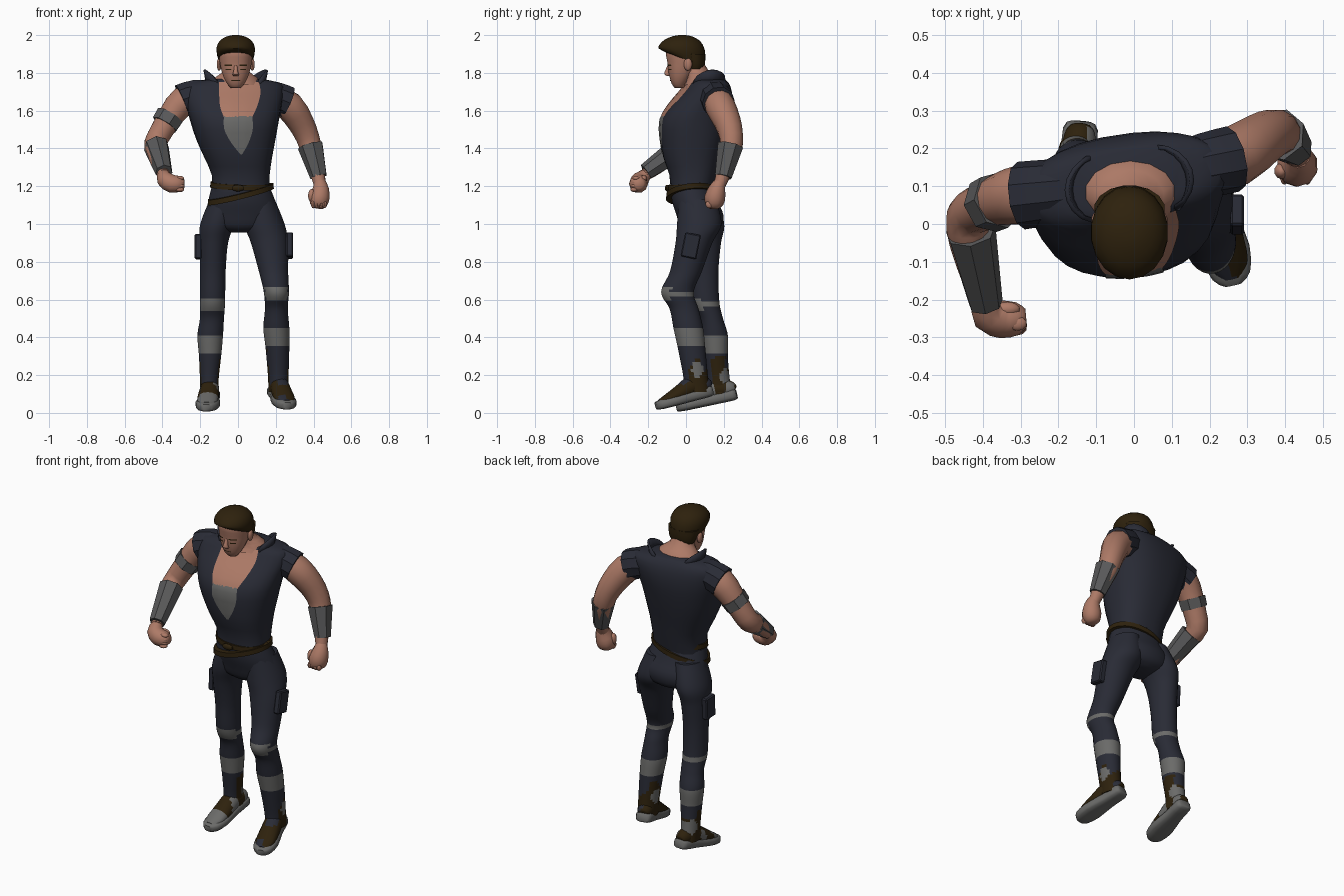
import bpy, bmesh
from math import sin, cos, pi, radians
from mathutils import Vector, Matrix
from mathutils.bvhtree import BVHTree

if "Cube" in bpy.data.objects:
    bpy.data.objects.remove(bpy.data.objects["Cube"])


def material(name, rgb):
    m = bpy.data.materials.new(name)
    m.use_nodes = True
    m.diffuse_color = (*rgb, 1)
    m.node_tree.nodes["Principled BSDF"].inputs["Base Color"].default_value = (*rgb, 1)
    return m


skin = material("skin", (.42, .195, .135))
navy = material("dark navy cloth", (.022, .024, .036))
gray = material("gray cloth", (.145, .145, .14))
steel = material("dark gray armour", (.098, .098, .1))
brown = material("dark brown", (.027, .0155, .004))


def finish(name, bm, mats, paint=None, angle=50):
    """Turn a bmesh into a shaded object with painted faces."""
    bmesh.ops.recalc_face_normals(bm, faces=bm.faces)
    bm.normal_update()
    for face in bm.faces:
        if paint:
            face.material_index = paint(face.calc_center_median(), face.normal)
    mesh = bpy.data.meshes.new(name)
    bm.to_mesh(mesh)
    bm.free()
    for m in mats:
        mesh.materials.append(m)
    obj = bpy.data.objects.new(name, mesh)
    bpy.context.collection.objects.link(obj)
    bpy.ops.object.select_all(action='DESELECT')
    obj.select_set(True)
    bpy.context.view_layer.objects.active = obj
    bpy.ops.object.shade_smooth_by_angle(angle=radians(angle))
    return obj


def resample(rings, steps):
    """Insert in-between rings along a Catmull-Rom curve."""
    out = []
    last = len(rings) - 1
    for i in range(last):
        quad = [rings[max(i - 1, 0)], rings[i], rings[i + 1], rings[min(i + 2, last)]]
        for s in range(steps):
            t = s / steps
            out.append(tuple(b + t * ((c - a) + t * ((2*a - 5*b + 4*c - d) + t * (3*b - a - 3*c + d))) / 2
                             for a, b, c, d in zip(*quad)))
    return out + [rings[-1]]


def loft(name, rings, mats, sides=14, steps=2, along=False, ref=(0, 1, 0),
         power=1, paint=None, warp=None, angle=50):
    """Skin a row of rings (x, y, z, half width, half depth), closed at both ends."""
    rings = [r if len(r) > 4 else (*r, r[-1]) for r in rings]
    rings = resample(rings, steps)
    centres = [Vector(r[:3]) for r in rings]
    bm = bmesh.new()
    loops = []
    for i, ring in enumerate(rings):
        tangent = Vector((0, 0, 1))
        if along:
            tangent = (centres[min(i + 1, len(rings) - 1)] - centres[max(i - 1, 0)]).normalized()
        side = tangent.cross(Vector(ref)).normalized()
        up = side.cross(tangent)
        loop = []
        for k in range(sides):
            a = 2 * pi * (k + .5) / sides
            c, s = [abs(f(a)) ** power * (1 if f(a) > 0 else -1) for f in (cos, sin)]
            co = centres[i] + side * ring[3] * c + up * ring[4] * s
            loop.append(bm.verts.new(warp(co) if warp else co))
        loops.append(loop)
    for low, high in zip(loops, loops[1:]):
        for k in range(sides):
            j = (k + 1) % sides
            bm.faces.new((low[k], low[j], high[j], high[k]))
    bm.faces.new(loops[0])
    bm.faces.new(loops[-1])
    return finish(name, bm, mats, paint, angle)


def blob(name, centre, size, mat):
    bm = bmesh.new()
    bmesh.ops.create_uvsphere(bm, u_segments=10, v_segments=7, radius=1,
                              matrix=Matrix.Translation(centre) @ Matrix.Diagonal((*size, 1)))
    return finish(name, bm, [mat])


def patch(name, target, rows, mat, columns=10, lift=.004):
    """Lay a thin panel of rows (z, left x, right x) on the front of a part."""
    tree = BVHTree.FromPolygons([v.co for v in target.data.vertices],
                                [p.vertices[:] for p in target.data.polygons])
    bm = bmesh.new()
    grid = []
    for z, x0, x1 in resample(rows, 4):
        line = []
        for k in range(columns + 1):
            hit, normal, _, _ = tree.ray_cast(Vector((x0 + (x1 - x0) * k / columns, -1, z)), Vector((0, 1, 0)))
            line.append(bm.verts.new(hit + normal * lift) if hit else None)
        grid.append(line)
    for a, b in zip(grid, grid[1:]):
        for k in range(columns):
            corners = (a[k], a[k + 1], b[k + 1], b[k])
            if all(corners):
                bm.faces.new(corners)
    obj = finish(name, bm, [mat])
    if sum(p.normal.y for p in obj.data.polygons) > 0:
        obj.data.flip_normals()
    return obj


# Torso, turned so that the left shoulder sits further back
def twist(co):
    turn = .16 * min(max((co.z - 1.25) / .4, 0), 1)
    pivot = Vector((0, .09, 0))
    return Matrix.Rotation(turn, 3, 'Z') @ (co - pivot) + pivot


torso = loft("vest", [
    (.015, .03, 1.17, .152, .112), (.014, .037, 1.26, .154, .126), (-.001, .032, 1.35, .179, .151),
    (-.016, .037, 1.45, .21, .171), (-.024, .048, 1.55, .235, .182), (-.025, .078, 1.63, .254, .163),
    (-.02, .107, 1.7, .268, .13), (-.015, .115, 1.745, .248, .105), (-.01, .112, 1.768, .135, .088)],
    [navy], sides=28, power=.84, warp=twist)
patch("chest", torso, [(1.565, -.075, .075), (1.62, -.095, .1), (1.69, -.1, .118), (1.75, -.1, .11)], skin)
patch("undershirt", torso, [(1.37, .012, .022), (1.43, -.035, .055), (1.5, -.072, .077), (1.57, -.075, .075)], gray)
loft("neck", [(-.01, .083, 1.735, .136, .098), (-.01, .083, 1.775, .115, .08),
              (-.01, .055, 1.81, .068, .066), (-.01, .025, 1.87, .058, .06)], [skin])

# Collar flaps standing at both sides of the neck
for name, start in (("left_collar", -40), ("right_collar", 125)):
    bm = bmesh.new()
    wall = []
    for k in range(9):
        a = radians(start + 95 * k / 8)
        rise = .065 * sin(pi * k / 8) ** .7
        wall.append([bm.verts.new(twist(Vector((-.01 + r * cos(a), .1 + .8 * r * sin(a), z))))
                     for r, z in ((.145, 1.735), (.135 + rise * .4, 1.753 + rise))])
    for p, q in zip(wall, wall[1:]):
        bm.faces.new((p[0], q[0], q[1], p[1]))
    collar = finish(name, bm, [navy], angle=25)
    collar.modifiers.new("thickness", 'SOLIDIFY').thickness = .012

# Sleeve caps
loft("right_sleeve", [(-.12, .1, 1.68, .075), (-.22, .085, 1.682, .086), (-.298, .075, 1.655, .09)],
     [navy], along=True, sides=10, angle=35)
loft("left_sleeve", [(.1, .13, 1.68, .075), (.19, .155, 1.672, .086), (.262, .172, 1.645, .088)],
     [navy], along=True, sides=10, angle=35)

# Arms, arm guards and fists
loft("right_arm", [
    (-.2, .09, 1.69, .07), (-.29, .078, 1.65, .08), (-.35, .065, 1.58, .07), (-.4, .045, 1.5, .063),
    (-.437, .02, 1.43, .06), (-.435, -.05, 1.39, .053), (-.41, -.16, 1.3, .04), (-.392, -.215, 1.262, .033)],
    [skin], along=True, sides=12)
loft("left_arm", [
    (.18, .155, 1.68, .07), (.27, .18, 1.625, .08), (.33, .22, 1.54, .072), (.368, .24, 1.46, .064),
    (.388, .236, 1.39, .058), (.42, .2, 1.27, .04), (.435, .175, 1.2, .032)],
    [skin], along=True, sides=12)
for name, rings in (
        ("right_armband", [(-.357, .064, 1.572, .078), (-.387, .05, 1.525, .075)]),
        ("right_bracer", [(-.432, -.02, 1.41, .068), (-.392, -.212, 1.275, .046)]),
        ("left_bracer", [(.385, .236, 1.415, .07), (.428, .198, 1.25, .046)])):
    loft(name, rings, [steel], along=True, sides=7, steps=1, angle=20)
loft("right_fist", [(-.395, -.21, 1.265, .032), (-.385, -.24, 1.235, .046), (-.35, -.252, 1.213, .05),
                    (-.308, -.25, 1.213, .043), (-.285, -.248, 1.213, .024)], [skin], along=True, sides=10)
loft("left_fist", [(.434, .178, 1.22, .032), (.438, .165, 1.185, .045), (.432, .153, 1.14, .055),
                   (.425, .15, 1.1, .046), (.422, .15, 1.082, .024)], [skin], along=True, sides=10)
blob("right_thumb", (-.335, -.225, 1.24), (.035, .02, .018), skin)
blob("left_thumb", (.39, .14, 1.15), (.02, .022, .036), skin)
for k in range(4):
    offset = (k - 1.5) * .02
    blob("right_finger", (-.308, -.275 + k * .004, 1.212 + offset), (.025, .02, .0125), skin)
    blob("left_finger", (.428 + offset, .125, 1.105), (.0125, .022, .022), skin)

# Hips
loft("hips", [(.02, .075, .955, .06, .065), (.022, .078, .985, .17, .108), (.025, .073, 1.05, .196, .126),
              (.02, .047, 1.12, .18, .122), (.015, .03, 1.19, .158, .113)], [navy], sides=20, steps=3)


# Legs with knee patches, cuffs and blotched boots
def leg_paint(knee, cuff, spot, spot_y):
    def rule(c, n):
        if abs(c.z - knee) < (.034 if n.y < -.35 else .012) or cuff - .1 < c.z < cuff:
            return 1
        wave = sin(c.x * 45 + c.z * 23) + sin(c.y * 60 - c.z * 31)
        if c.z < cuff - .11 and n.y > -.45:
            if ((c.z - spot) / .042) ** 2 + ((c.y - spot_y) / .03) ** 2 < 1:
                return 1
            if c.z < .265 + .04 * wave:
                return 2
        return (2 if wave < .6 else 1) if c.z < .15 else 0
    return rule


left_leg = [(.12, .06, 1.13, .075, .1), (.14, .07, 1., .107, .118), (.167, .042, .9, .099, .098),
            (.188, 0, .75, .078, .085), (.203, -.045, .64, .067, .087), (.203, -.01, .55, .061, .077),
            (.203, .012, .45, .069, .079), (.209, .03, .34, .063, .073), (.213, .05, .2, .055, .066),
            (.213, .06, .11, .052, .07)]
right_leg = [(-.07, .065, 1.13, .08, .1), (-.11, .085, 1., .09, .118), (-.128, .088, .9, .076, .098),
             (-.133, .095, .75, .068, .077), (-.135, .105, .59, .067, .072), (-.138, .135, .5, .064, .061),
             (-.147, .153, .41, .068, .069), (-.148, .16, .3, .059, .062), (-.152, .172, .18, .05, .06),
             (-.152, .18, .1, .05, .067)]
loft("left_leg", left_leg, [navy, gray, brown], sides=28, steps=8, paint=leg_paint(.632, .45, .23, .06))
loft("right_leg", right_leg, [navy, gray, brown], sides=28, steps=8, paint=leg_paint(.578, .41, .19, .21))


# Shoes: a flat sole and a sloping upper, from heel to toe
def shoe(side, heel, toe, paint):
    heel, toe = Vector(heel), Vector(toe)

    def part(name, profile, mats, **options):
        rings = [(*(heel.lerp(toe, t) + Vector((0, 0, lift))), w, h) for t, lift, w, h in profile]
        loft(side + name, rings, mats, along=True, ref=(0, 0, 1), **options)
    part("_sole", [(0, 0, .03, .022), (.06, 0, .047, .03), (.35, 0, .05, .029), (.7, 0, .066, .027),
                   (.92, 0, .052, .025), (1, 0, .025, .019)], [gray], sides=12, power=.6)
    part("_upper", [(.04, .02, .03, .025), (.12, .035, .043, .045), (.35, .05, .05, .055), (.55, .035, .055, .045),
                    (.8, .02, .054, .026), (.94, .012, .03, .016)], [brown, gray, navy], sides=14, steps=4,
         paint=paint)


shoe("left", (.195, .137, .12), (.262, -.158, .037),
     lambda c, n: 2 if sin(c.x * 60) + sin(c.y * 45 + 2) > .7 else 0)
shoe("right", (-.14, .268, .1), (-.168, -.05, .027),
     lambda c, n: int(c.y < .04 or sin(c.x * 50) + sin(c.y * 55 + 1) > .9))

# Thigh pockets
for name, centre, lean in (("left_pocket", (.273, .025, .885), .2), ("right_pocket", (-.211, .085, .88), .05)):
    bm = bmesh.new()
    place = Matrix.Translation(centre) @ Matrix.Rotation(-lean, 4, 'X')
    bmesh.ops.create_cube(bm, size=1, matrix=place @ Matrix.Diagonal((.036, .085, .13, 1)))
    bmesh.ops.bevel(bm, geom=bm.edges[:], offset=.006, affect='EDGES')
    finish(name, bm, [navy], angle=20)

# Crossed belts and buckle
for name, z, slope, grow in (("upper_belt", 1.205, -.03, 0), ("lower_belt", 1.155, .25, .012)):
    loft(name, [(.015, .028, z - .014, .164 + grow, .122 + grow), (.015, .028, z + .014, .162 + grow, .121 + grow)],
         [brown], sides=24, steps=1,
         warp=lambda co: co + Vector((0, 0, slope * co.x + .1 * (co.y - .03))))
blob("buckle", (.0, -.1, 1.19), (.035, .012, .018), brown)

# Head and face
head = loft("head", [
    (-.012, -.035, 1.72, .026, .024), (-.012, -.037, 1.74, .045, .038), (-.012, -.028, 1.78, .066, .06),
    (-.012, -.018, 1.82, .078, .077), (-.012, -.008, 1.86, .086, .092), (-.012, -.01, 1.91, .09, .098),
    (-.012, -.01, 1.96, .075, .08)], [skin], sides=20, power=.92)
loft("nose", [(-.012, -.09, 1.84, .009, .008), (-.012, -.1, 1.81, .012, .012),
              (-.012, -.1, 1.792, .018, .016), (-.012, -.09, 1.783, .013, .01)], [skin], sides=8)
patch("mouth", head, [(1.758, -.034, .01), (1.762, -.036, .012)], brown, lift=.002)
for x in (-.05, .026):
    patch("eye", head, [(1.815, x - .014, x + .014), (1.822, x - .016, x + .016)], brown, lift=.002)
    patch("eyebrow", head, [(1.838, x - .02, x + .02), (1.845, x - .02, x + .02)], brown, lift=.003)
for x in (-.1, .076):
    blob("ear", (x, .01, 1.845), (.013, .022, .034), skin)


# Hair, hanging lower at the nape than over the brow
def slant(co):
    return co + Vector((0, 0, -.35 * co.y * ((2 - co.z) / .13) ** 1.6))


loft("hair", [(-.012, -.005, 1.87, .092, .1), (-.012, -.022, 1.893, .1, .124), (-.012, -.02, 1.935, .102, .119),
              (-.012, -.02, 1.972, .083, .094), (-.012, -.02, 1.994, .045, .05), (-.012, -.02, 2., .015, .017)],
     [brown], sides=18, warp=slant)
loft("nape_hair", [(-.012, .05, 1.82, .072, .042), (-.012, .048, 1.85, .085, .054), (-.012, .04, 1.9, .094, .062)],
     [brown], sides=16)
